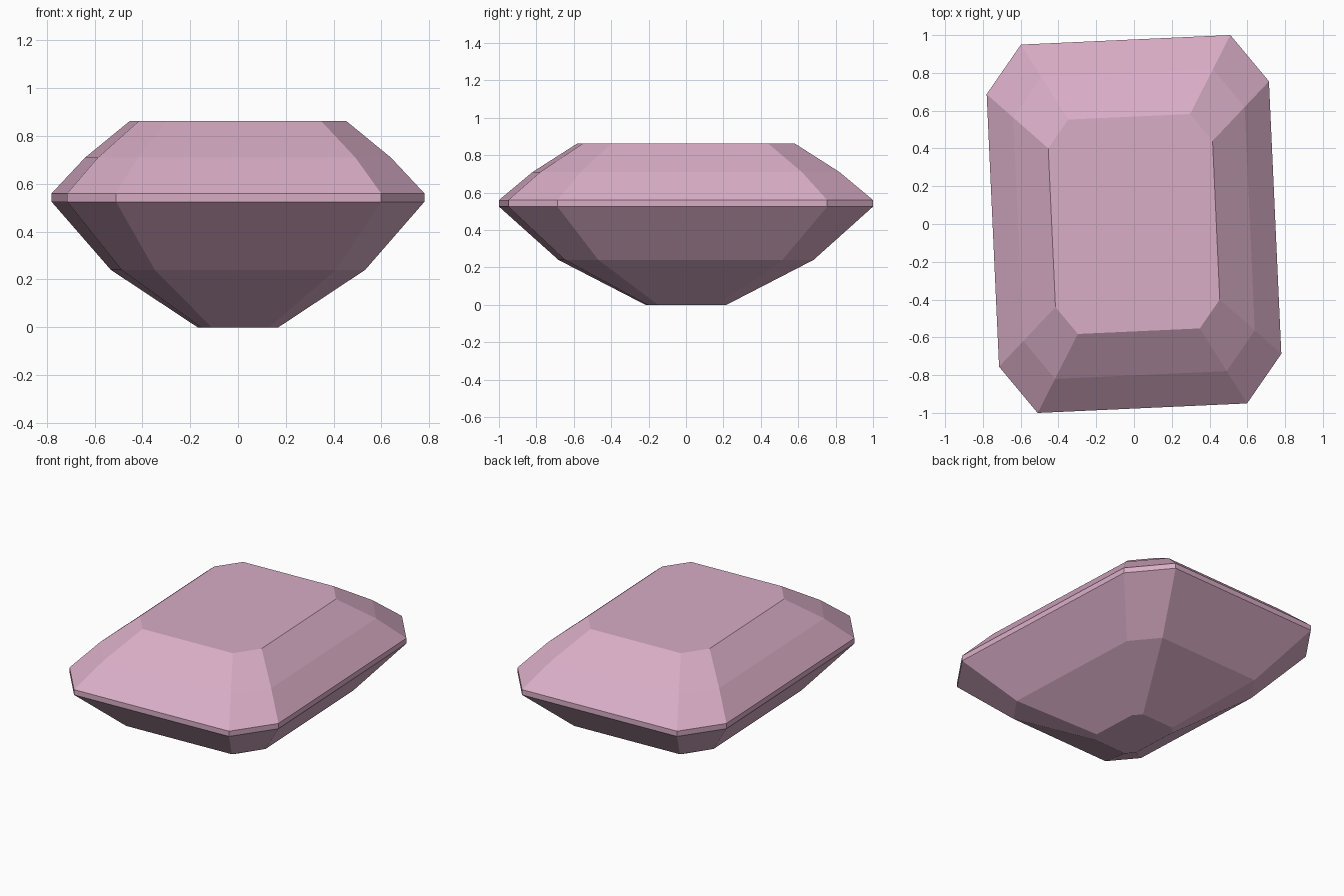
import bpy, bmesh, math
from mathutils import Matrix

if "Cube" in bpy.data.objects:
    bpy.data.objects.remove(bpy.data.objects["Cube"])

# Single gem colour
mat = bpy.data.materials.new("dusty pink")
mat.diffuse_color = (0.69, 0.418, 0.565, 1.0)
mat.use_nodes = True
mat.node_tree.nodes["Principled BSDF"].inputs["Base Color"].default_value = mat.diffuse_color

# Octagonal outline: rectangle with cut corners, counter-clockwise
A, B, CX, CY = 0.748, 0.976, 0.555, 0.722
outline = [(A, -CY), (A, CY), (CX, B), (-CX, B),
           (-A, CY), (-A, -CY), (-CX, -B), (CX, -B)]

# Height and scale of each tier: culet, pavilion, girdle, crown, table
tiers = [(0.0, 0.217), (0.24, 0.682), (0.525, 1.0),
         (0.56, 1.0), (0.71, 0.82), (0.862, 0.582)]

bm = bmesh.new()
rings = [[bm.verts.new((x * s, y * s, z)) for x, y in outline] for z, s in tiers]

# Facets between tiers
for lo, hi in zip(rings, rings[1:]):
    for i in range(8):
        j = (i + 1) % 8
        bm.faces.new((lo[i], lo[j], hi[j], hi[i]))

# Flat culet and table
bm.faces.new(rings[0][::-1])
bm.faces.new(rings[-1])

# Slight turn of the whole stone
bm.transform(Matrix.Rotation(math.radians(2.6), 4, 'Z'))

mesh = bpy.data.meshes.new("gemstone")
bm.to_mesh(mesh)
bm.free()
mesh.materials.append(mat)
gem = bpy.data.objects.new("gemstone", mesh)
bpy.context.collection.objects.link(gem)
